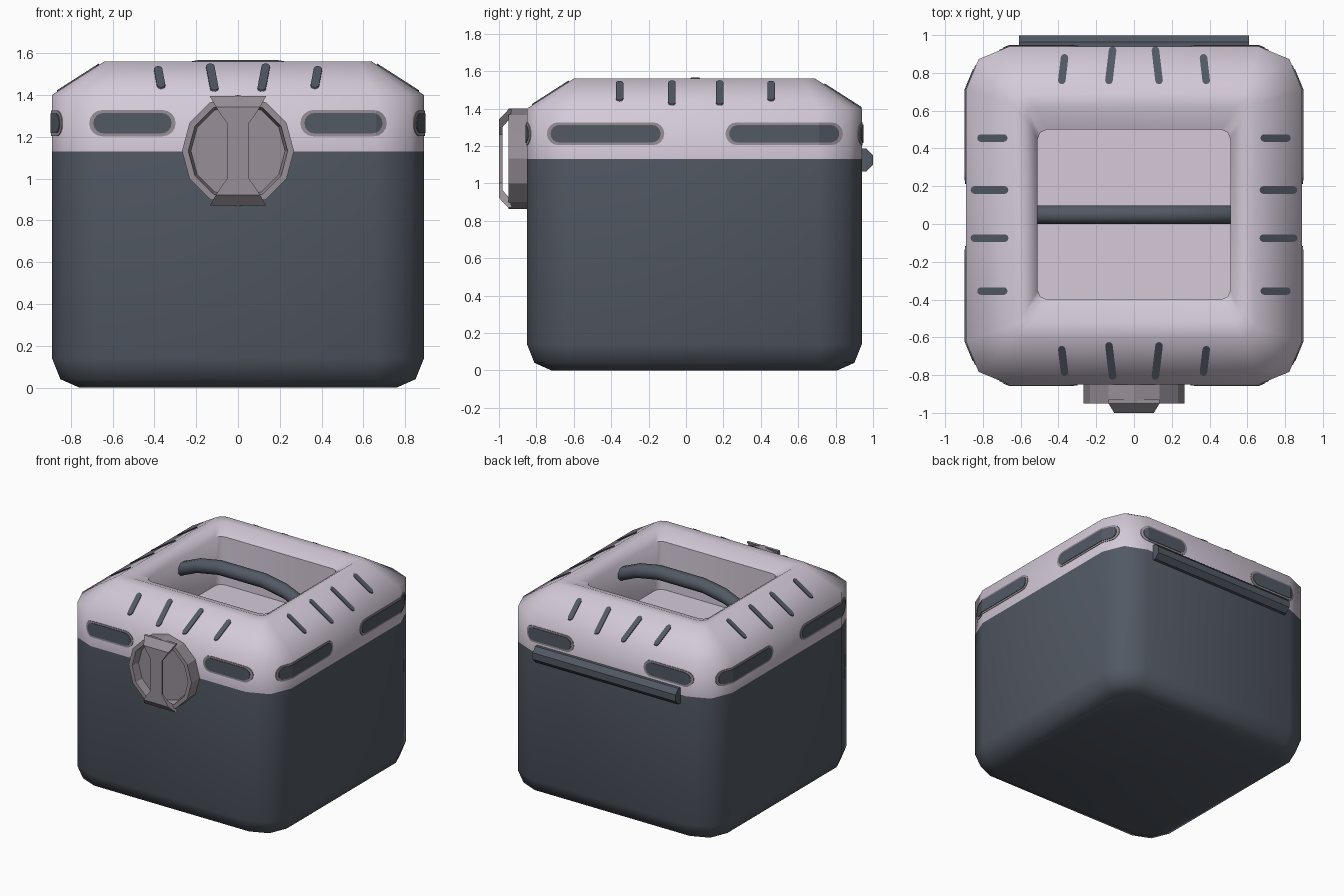
import bpy, bmesh, math
from mathutils import Vector

if "Cube" in bpy.data.objects:
    bpy.data.objects.remove(bpy.data.objects["Cube"])

Y0, Y1, HX = -0.85, 0.94, 0.89      # main footprint


def material(name, col):
    m = bpy.data.materials.new(name)
    m.diffuse_color = (*col, 1)
    m.use_nodes = True
    m.node_tree.nodes["Principled BSDF"].inputs["Base Color"].default_value = m.diffuse_color
    return m


LIGHT = material("pale_lilac", (0.66, 0.59, 0.69))
DARK = material("slate_grey", (0.085, 0.10, 0.127))
MID = material("warm_grey", (0.31, 0.275, 0.31))


def finish(bm, name, mat, angle=None):
    bmesh.ops.recalc_face_normals(bm, faces=bm.faces)
    me = bpy.data.meshes.new(name)
    bm.to_mesh(me)
    bm.free()
    if mat:
        me.materials.append(mat)
    if angle:
        me.polygons.foreach_set("use_smooth", [True] * len(me.polygons))
        me.set_sharp_from_angle(angle=math.radians(angle))
    ob = bpy.data.objects.new(name, me)
    bpy.context.collection.objects.link(ob)
    return ob


def loft(name, rings, mat, angle=None, closed=False):
    """Skin a list of equal-length point rings; cap the ends unless closed."""
    bm = bmesh.new()
    vs = [[bm.verts.new(p) for p in r] for r in rings]
    pairs = list(zip(vs, vs[1:]))
    if closed:
        pairs.append((vs[-1], vs[0]))
    else:
        bm.faces.new(vs[0])
        bm.faces.new(vs[-1])
    n = len(vs[0])
    for a, b in pairs:
        for i in range(n):
            j = (i + 1) % n
            bm.faces.new((a[i], a[j], b[j], b[i]))
    return finish(bm, name, mat, angle)


def rect(x, y0, y1, r, z):
    """Rounded rectangle with two facets per corner."""
    corners = ((x - r, y1 - r), (r - x, y1 - r), (r - x, y0 + r), (x - r, y0 + r))
    return [(cx + r * math.cos(math.radians(90 * q + 45 * k)),
             cy + r * math.sin(math.radians(90 * q + 45 * k)), z)
            for q, (cx, cy) in enumerate(corners) for k in range(3)]


def inset(d, r, z):
    return rect(HX - d, Y0 + d, Y1 - d, r, z)


# Body tub
loft("body", [inset(0.13, 0.12, 0), inset(0.04, 0.19, 0.04),
              inset(0, 0.23, 0.14), inset(0, 0.23, 1.13)], DARK, 65)

# Lid with sloped shoulders and a sunken well
loft("lid", [inset(0, 0.23, 1.13), inset(0, 0.23, 1.40), inset(0.25, 0.06, 1.56),
             rect(0.58, -0.52, 0.62, 0.05, 1.56), rect(0.51, -0.40, 0.50, 0.05, 1.51),
             rect(0.51, -0.40, 0.50, 0.05, 1.14)], LIGHT, 65)


def pill(bm, c, u, w, half, r, depth):
    """Add a stadium-shaped prism along w, long axis u."""
    c, u, w = Vector(c), Vector(u).normalized(), Vector(w)
    v = w.cross(u)
    pts = []
    for s in (1, -1):
        for k in range(9):
            a = math.radians(-90 + 22.5 * k)
            pts.append(c + u * s * (half - r + r * math.cos(a)) + v * s * r * math.sin(a))
    lo = [bm.verts.new(p - w * depth) for p in pts]
    hi = [bm.verts.new(p + w * depth) for p in pts]
    bm.faces.new(lo[::-1])
    bm.faces.new(hi)
    for i in range(len(pts)):
        j = (i + 1) % len(pts)
        bm.faces.new((lo[i], lo[j], hi[j], hi[i]))


def skin_rings(t):
    """Outer lid surface offset by t."""
    return [inset(-t, 0.23 + t, 1.15), inset(-t, 0.23 + t, 1.40 + 0.55 * t),
            inset(0.25, 0.06, 1.56 + 1.19 * t)]


def wrapped_plates(name, bm, lift, mat):
    """Thin plates that follow the lid: a thin lid skin trimmed by the prisms."""
    cutter = finish(bm, name + "_cutter", None)
    ob = loft(name, skin_rings(lift) + skin_rings(-0.004)[::-1], mat, closed=True)
    mod = ob.modifiers.new("trim", "BOOLEAN")
    mod.operation, mod.solver, mod.object = 'INTERSECT', 'EXACT', cutter
    bpy.context.view_layer.update()
    bpy.context.view_layer.objects.active = ob
    bpy.ops.object.modifier_apply(modifier=mod.name)
    bpy.data.objects.remove(cutter)


def wall_slots(bm, grow):
    """Two long slots on each of the four lid walls."""
    for s in (-1, 1):
        for y in (Y0 - 0.05, Y1 + 0.05):
            pill(bm, (s * 0.505, y, 1.265), (1, 0, 0), (0, 1, 0),
                 0.187 + grow, 0.049 + grow * 0.7, 0.1)
        for y in (-0.43, 0.525):
            pill(bm, (s * 0.92, y, 1.265), (0, 1, 0), (1, 0, 0),
                 0.294 + grow, 0.047 + grow * 0.7, 0.1)


# Slot surrounds
frames = bmesh.new()
wall_slots(frames, 0.02)
wrapped_plates("slot_surrounds", frames, 0.004, MID)

# Slots on the walls
slots = bmesh.new()
wall_slots(slots, 0)
wrapped_plates("wall_slots", slots, 0.008, DARK)

# Vents on the sloped shoulders
vents = bmesh.new()
for i, (x, y) in enumerate(((-0.375, -0.355), (-0.123, -0.075),
                            (0.123, 0.18), (0.375, 0.455))):
    inner = i in (1, 2)
    tilt = -0.12 if x > 0 else 0.12
    half = 0.1 if inner else 0.08
    for s, cy in ((-1, -0.725), (1, 0.84 if inner else 0.82)):
        pill(vents, (x, cy, 1.5), (tilt, s, 0), (0, 0, 1), half, 0.02, 0.12)
    for s in (-1, 1):
        pill(vents, (s * (0.765 if inner else 0.75), y, 1.5), (1, 0, 0), (0, 0, 1),
             half, 0.02, 0.12)
wrapped_plates("shoulder_vents", vents, 0.006, DARK)


def octagon(x, y, z, r):
    return [(x, y + r * math.cos(math.radians(22.5 + 45 * k)),
             z + r * math.sin(math.radians(22.5 + 45 * k))) for k in range(8)]


# Arched carry handle in the well
loft("carry_handle", [octagon(x, 0.05, z, 0.053) for x, z in
                      ((-0.51, 1.425), (-0.37, 1.485), (-0.19, 1.518),
                       (0.19, 1.518), (0.37, 1.485), (0.51, 1.425))], DARK, 50)

# Hinge barrel at the back
loft("hinge", [octagon(x, 0.938, 1.125, 0.066) for x in (-0.61, 0.61)], DARK)


# Round front latch: recessed twelve-sided dish
def dodecagon(y, r):
    return [(r * math.sin(math.radians(30 * k)), y,
             1.132 + r * math.cos(math.radians(30 * k))) for k in range(12)]


loft("latch_dish", [dodecagon(-0.84, 0.268), dodecagon(-0.95, 0.268),
                    dodecagon(-0.95, 0.238), dodecagon(-0.89, 0.225)], MID)

# Waisted grip bridging the latch
half_grip = ((0.262, 0.135, -0.95, -0.93), (0.21, 0.105, -1.0, -0.945),
             (0.17, 0.08, -1.0, -0.98), (0.13, 0.05, -1.0, -0.982))
stations = [(-z, w, f, b) for z, w, f, b in half_grip] + list(half_grip[::-1])
loft("latch_grip", [[(-w, f, 1.132 + z), (w, f, 1.132 + z),
                     (w, b, 1.132 + z), (-w, b, 1.132 + z)]
                    for z, w, f, b in stations], MID)
